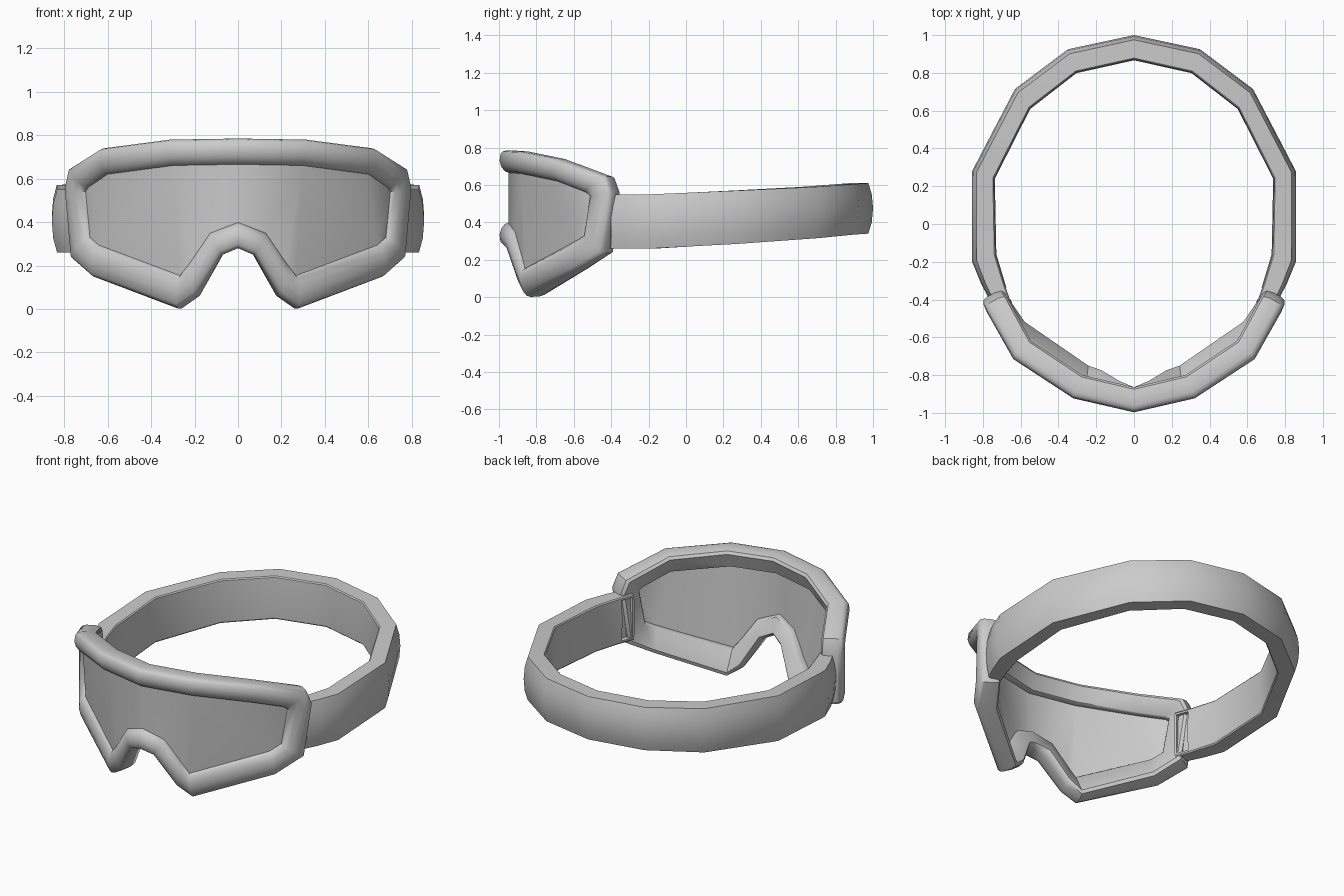
import bpy, bmesh
from mathutils import Vector

if "Cube" in bpy.data.objects:
    bpy.data.objects.remove(bpy.data.objects["Cube"])

# Plan (top view) mid curve of the goggle front, with outward normals
PLAN = [(0, -.93, 0, -1), (.30, -.86, .38, -.925), (.59, -.67, .72, -.69), (.77, -.345, .877, -.48)]


def on_plan(x, depth, shift):
    """Position and offset on the wrapped front surface."""
    for a, b in zip(PLAN, PLAN[1:]):
        if x <= b[0] or b is PLAN[-1]:
            k = (x - a[0]) / (b[0] - a[0])
            y = a[1] + k * (b[1] - a[1])
            n = Vector((a[2] + k * (b[2] - a[2]), a[3] + k * (b[3] - a[3]))).normalized()
            return x + n.x * depth, y + n.y * depth + shift


def finish(name, bm, angle):
    """Turn a right half into a mirrored, shaded object."""
    bmesh.ops.recalc_face_normals(bm, faces=bm.faces)
    me = bpy.data.meshes.new(name)
    bm.to_mesh(me)
    bm.free()
    ob = bpy.data.objects.new(name, me)
    bpy.context.collection.objects.link(ob)
    bpy.ops.object.select_all(action='DESELECT')
    ob.select_set(True)
    bpy.context.view_layer.objects.active = ob
    bpy.ops.object.shade_smooth_by_angle(angle=angle)
    mod = ob.modifiers.new("Mirror", 'MIRROR')
    mod.use_clip = True
    mod.merge_threshold = .002
    return ob


def loft(bm, rings):
    """Skin closed rings; returns vertices and faces as [station][segment]."""
    vs = [[bm.verts.new(p) for p in r] for r in rings]
    n = len(vs[0])
    faces = [[bm.faces.new((a[i], a[(i + 1) % n], b[(i + 1) % n], b[i])) for i in range(n)]
             for a, b in zip(vs, vs[1:])]
    return vs, faces


# Frame outline: outer x, z, inner x, z, backward shift
RIM = [(0, .785, 0, .665, 0), (.30, .78, .29, .66, 0), (.595, .74, .585, .62, 0),
       (.738, .645, .672, .56, 0), (.755, .56, .685, .54, 0), (.728, .235, .665, .33, .01),
       (.63, .145, .625, .295, .045), (.265, .002, .26, .155, .065), (.18, .06, .215, .215, .055),
       (.07, .25, .125, .35, .015), (0, .28, 0, .40, 0)]


def rim_point(r, t, depth):
    x = r[0] + t * (r[2] - r[0])
    z = r[1] + t * (r[3] - r[1])
    px, py = on_plan(x, depth, r[4] * (1 - .6 * t))
    return px, py, z


# Frame: section with a full outer edge; front and back slope in to the lens
SECTION = [(.22, -.066), (.08, -.055), (.01, -.02), (0, .03), (.04, .05), (.15, .062), (.45, .067),
           (.72, .058), (.92, .04), (1, .018), (1, -.022), (.96, -.032)]
bm = bmesh.new()
loft(bm, [[rim_point(r, t, d) for t, d in SECTION] for r in RIM])
finish("goggle_frame", bm, .75)

# Lens: front and back panes of strips bridging the inner outline
for name, depth in (("lens_front", .02), ("lens_back", .004)):
    bm = bmesh.new()
    v = [bm.verts.new(rim_point(r, .98, depth)) for r in RIM]
    for f in [(0, 10, 9, 1), (1, 9, 8, 7), (1, 7, 6, 2), (2, 6, 5, 4, 3)]:
        bm.faces.new([v[i] for i in f])
    finish(name, bm, .75).modifiers.new("Shading", 'WEIGHTED_NORMAL')

# Strap stations: outer x, y, inner x, y, bottom z, top z
STRAP = [(0, 1.0, 0, .868, .34, .61), (.35, .925, .305, .80, .335, .605), (.63, .715, .55, .61, .315, .59),
         (.857, .28, .738, .24, .285, .57), (.857, -.20, .73, -.16, .26, .55),
         (.808, -.32, .682, -.32, .26, .55), (.765, -.40, .648, -.415, .26, .55)]
BAND = [(.19, -1), (.05, -.55), (0, 0), (.05, .55), (.19, 1), (.92, 1), (.97, .95), (1.01, 0),
        (.97, -.95), (.92, -1)]
bm = bmesh.new()
rings = []
for ox, oy, ix, iy, z0, z1 in STRAP:
    rings.append([(ox + f * (ix - ox), oy + f * (iy - oy), (z0 + z1) / 2 + h * (z1 - z0) / 2) for f, h in BAND])
vs, faces = loft(bm, rings)
bm.faces.new(vs[-1])
bmesh.ops.recalc_face_normals(bm, faces=bm.faces)
# Recessed slot on the inside of the strap end
slot = [faces[-1][6], faces[-1][7]]
bmesh.ops.inset_region(bm, faces=slot, thickness=.016)
bmesh.ops.inset_region(bm, faces=slot, thickness=.002, depth=-.025)
finish("head_strap", bm, .6)
